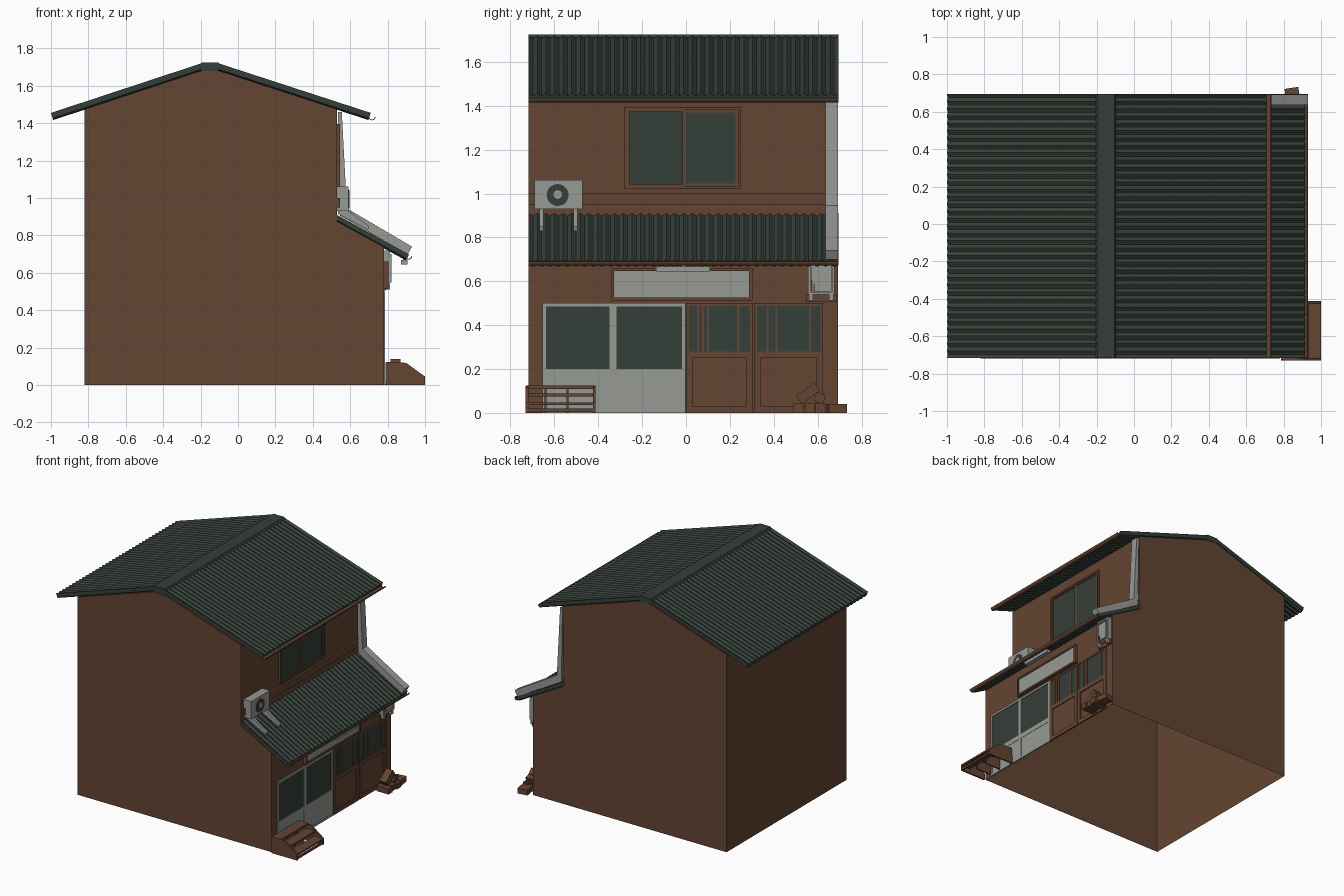
import bpy, bmesh, math
from mathutils import Matrix, Vector

if "Cube" in bpy.data.objects:
    bpy.data.objects.remove(bpy.data.objects["Cube"])


def material(name, rgb):
    m = bpy.data.materials.new(name)
    m.diffuse_color = (*rgb, 1)
    m.use_nodes = True
    m.node_tree.nodes["Principled BSDF"].inputs["Base Color"].default_value = m.diffuse_color
    return m


BROWN = material("brown wood", (0.125, 0.058, 0.032))
GREEN = material("dark green", (0.036, 0.049, 0.040))
GREY = material("light grey", (0.31, 0.32, 0.30))
Y0, Y1 = -0.717, 0.695


def finish(name, bm, mat):
    bmesh.ops.recalc_face_normals(bm, faces=bm.faces)
    me = bpy.data.meshes.new(name)
    bm.to_mesh(me)
    bm.free()
    me.materials.append(mat)
    ob = bpy.data.objects.new(name, me)
    bpy.context.collection.objects.link(ob)
    return ob


def add_box(bm, x0, x1, y0, y1, z0, z1, tilt=0, turn=0):
    c = Vector(((x0 + x1) / 2, (y0 + y1) / 2, (z0 + z1) / 2))
    mat = (Matrix.Translation(c) @ Matrix.Rotation(turn, 4, 'Z') @ Matrix.Rotation(tilt, 4, 'X')
           @ Matrix.Diagonal((x1 - x0, y1 - y0, z1 - z0, 1)))
    bmesh.ops.create_cube(bm, size=1, matrix=mat)


def boxes(name, mat, items):
    bm = bmesh.new()
    for it in items:
        add_box(bm, *it)
    return finish(name, bm, mat)


def prism(name, pts, y0, y1, mat, open_bottom=False):
    """Extrude an x-z profile along y."""
    bm = bmesh.new()
    a = [bm.verts.new((x, y0, z)) for x, z in pts]
    f = bm.faces.new(a)
    r = bmesh.ops.extrude_face_region(bm, geom=[f])
    for v in r['geom']:
        if isinstance(v, bmesh.types.BMVert):
            v.co.y = y1
    bmesh.ops.recalc_face_normals(bm, faces=bm.faces)
    if open_bottom:
        bmesh.ops.delete(bm, geom=[f for f in bm.faces if f.normal.z < -0.9], context='FACES_ONLY')
    return finish(name, bm, mat)


def corrugated(name, p, q, thick, waves=36, steps=6, amp=0.005):
    """Wavy roof sheet from x-z point p to q, running the depth of the house."""
    d = (Vector(q) - Vector(p)).normalized()
    n = Vector((-d.y, d.x))
    if n.y < 0:
        n = -n
    bm = bmesh.new()
    prev = None
    total = waves * steps
    for i in range(total + 1):
        y = Y0 + (Y1 - Y0) * i / total
        h = amp * (math.cos(2 * math.pi * i / steps) - 1)
        ring = []
        for pt, off in ((p, h), (q, h), (q, h - thick), (p, h - thick)):
            w = Vector(pt) + n * off
            ring.append(bm.verts.new((w.x, y, w.y)))
        if prev:
            for k in range(4):
                bm.faces.new((prev[k], prev[(k + 1) % 4], ring[(k + 1) % 4], ring[k]))
        if i in (0, total):
            bm.faces.new(ring)
        prev = ring
    return finish(name, bm, GREEN)


def frame(x0, x1, y0, y1, z0, z1, t):
    """Four bars around a rectangle on the shop wall."""
    return [(x0, x1, y0, y0 + t, z0, z1), (x0, x1, y1 - t, y1, z0, z1),
            (x0, x1, y0 + t, y1 - t, z0, z0 + t), (x0, x1, y0 + t, y1 - t, z1 - t, z1)]


# house shell, open underneath
prism("house_walls", [(-0.82, 0), (0.78, 0), (0.78, 0.738), (0.53, 0.875), (0.53, 1.475),
                      (-0.1, 1.68), (-0.2, 1.68), (-0.82, 1.475)], Y0 - 0.002, Y1 - 0.002, BROWN, True)

# roofs
corrugated("main_roof_left", (-1.0, 1.455), (-0.19, 1.722), 0.03)
corrugated("main_roof_right", (0.71, 1.455), (-0.11, 1.722), 0.03)
prism("roof_ridge_cap", [(-0.205, 1.712), (-0.195, 1.725), (-0.105, 1.725), (-0.095, 1.712),
                         (-0.105, 1.68), (-0.195, 1.68)], Y0, Y1, GREEN)
corrugated("shop_roof", (0.525, 0.912), (0.915, 0.698), 0.026)

# gutters: half rings extruded along the eaves
for name, cx, cz in (("upper_gutter", 0.716, 1.434), ("lower_gutter", 0.912, 0.690)):
    arc = [math.pi + math.pi * i / 8 for i in range(9)]
    ring = [(cx + 0.019 * math.cos(a), cz + 0.019 * math.sin(a)) for a in arc]
    ring += [(cx + 0.015 * math.cos(a), cz + 0.015 * math.sin(a)) for a in reversed(arc)]
    prism(name, ring, Y0, Y1, BROWN)

# downpipe down the upper wall then along the shop roof
prism("downpipe", [(0.535, 1.46), (0.555, 1.46), (0.582, 0.945), (0.93, 0.74), (0.908, 0.70),
                   (0.545, 0.905)], 0.637, 0.692, GREY)

# upper wall trim and window
boxes("wall_trim", BROWN, [(0.525, 0.545, Y0, Y1 - 0.002, 0.95, 1.0)])
boxes("upper_window_frame", BROWN, frame(0.525, 0.545, -0.28, 0.25, 1.02, 1.395, 0.014)
      + frame(0.525, 0.54, -0.266, -0.008, 1.034, 1.381, 0.009)
      + frame(0.525, 0.537, -0.012, 0.236, 1.034, 1.381, 0.011))
boxes("upper_window_glass", GREEN, [(0.525, 0.533, -0.26, 0.23, 1.04, 1.38)])

# air conditioner with fan and sloping feet
boxes("air_conditioner", GREY, [(0.53, 0.592, -0.69, -0.472, 0.93, 1.062)])
bm = bmesh.new()
for y, z, r in ((-0.585, 0.993, 0.05),):
    bmesh.ops.create_cone(bm, cap_ends=True, segments=20, radius1=r, radius2=r, depth=0.006,
                          matrix=Matrix.Translation((0.592, y, z)) @ Matrix.Rotation(math.pi / 2, 4, 'Y'))
finish("air_conditioner_fan", bm, GREEN)
bm = bmesh.new()
bmesh.ops.create_cone(bm, cap_ends=True, segments=12, radius1=0.02, radius2=0.02, depth=0.008,
                      matrix=Matrix.Translation((0.593, -0.585, 0.995)) @ Matrix.Rotation(math.pi / 2, 4, 'Y'))
finish("air_conditioner_fan_hub", bm, GREY)
for i, y in enumerate((-0.658, -0.503)):
    prism("air_conditioner_foot_%d" % i, [(0.535, 0.935), (0.59, 0.93), (0.70, 0.85), (0.695, 0.83),
                                          (0.535, 0.915)], y - 0.009, y + 0.009, GREY)

# shop front: grey sliding doors
parts, glass = [], []
for a, b in ((-0.655, -0.332), (-0.332, -0.003)):
    parts += frame(0.775, 0.787, a, b, 0, 0.5, 0.016)
    parts += [(0.775, 0.785, a + 0.016, b - 0.016, 0.016, 0.195),
              (0.775, 0.787, a + 0.016, b - 0.016, 0.165, 0.2)]
    glass.append((0.775, 0.783, a + 0.016, b - 0.016, 0.2, 0.485))
boxes("grey_sliding_doors", GREY, parts)

# shop front: wooden doors with slats over the glass
parts = []
for a, b in ((0.0, 0.305), (0.31, 0.625)):
    parts += frame(0.775, 0.787, a, b, 0.265, 0.5, 0.013)
    parts += frame(0.775, 0.787, a, b, 0.0, 0.28, 0.03)
    glass.append((0.775, 0.783, a + 0.008, b - 0.01, 0.278, 0.488))
parts += [(0.775, 0.787, y - 0.005, y + 0.005, 0.278, 0.488)
          for y in (0.055, 0.078, 0.10, 0.238, 0.372, 0.412, 0.565)]
boxes("wooden_doors", BROWN, parts)
boxes("door_glass", GREEN, glass)

# sign board and lamp under the eave
boxes("sign_frame", BROWN, frame(0.775, 0.805, -0.342, 0.302, 0.513, 0.66, 0.014))
boxes("sign_panel", GREY, [(0.775, 0.798, -0.332, 0.29, 0.525, 0.648)])
boxes("sign_lamp", GREY, [(0.872, 0.905, -0.137, 0.11, 0.645, 0.668)])
boxes("sign_lamp_bracket", GREY, [(0.882, 0.892, -0.02, 0.0, 0.66, 0.70)])

# utility meter
boxes("meter_box", GREY, [(0.775, 0.812, 0.557, 0.677, 0.54, 0.72)]
      + frame(0.81, 0.822, 0.565, 0.67, 0.548, 0.70, 0.008)
      + [(0.785, 0.812, y, y + 0.02, 0.512, 0.545) for y in (0.56, 0.652)])
boxes("meter_dials", BROWN, [(0.808, 0.815, 0.57, 0.577, 0.55, 0.605), (0.808, 0.815, 0.582, 0.589, 0.55, 0.59),
                             (0.775, 0.79, 0.55, 0.685, 0.505, 0.54)])

# stepped plant stand
for i, y in enumerate((-0.731, -0.425)):
    prism("stand_side_%d" % i, [(0.787, 0), (1.0, 0), (1.0, 0.045), (0.9, 0.118), (0.86, 0.122), (0.79, 0.122)],
          y, y + 0.012, BROWN)
boxes("stand_shelves", BROWN, [(0.79, 0.87, -0.73, -0.415, 0.11, 0.124), (0.86, 0.935, -0.73, -0.415, 0.075, 0.088),
                               (0.925, 1.0, -0.73, -0.415, 0.035, 0.048)])
boxes("stand_rails", BROWN, [(0.985, 0.998, -0.73, -0.415, 0.005, 0.02)]
      + [(0.80, 0.86, y, y + 0.01, 0, 0.115) for y in (-0.645, -0.545)]
      + [(0.86, 0.925, y, y + 0.01, 0, 0.08) for y in (-0.645, -0.545)])

# loose bricks
boxes("bricks", BROWN, [(0.80, 0.90, 0.49, 0.535, 0, 0.042), (0.81, 0.89, 0.545, 0.588, 0, 0.042),
                        (0.80, 0.90, 0.59, 0.637, 0, 0.044), (0.81, 0.885, 0.645, 0.728, 0, 0.04, 0, 0.15),
                        (0.815, 0.87, 0.505, 0.608, 0.066, 0.112, 0.65), (0.81, 0.88, 0.588, 0.632, 0.046, 0.09, -0.3)])
